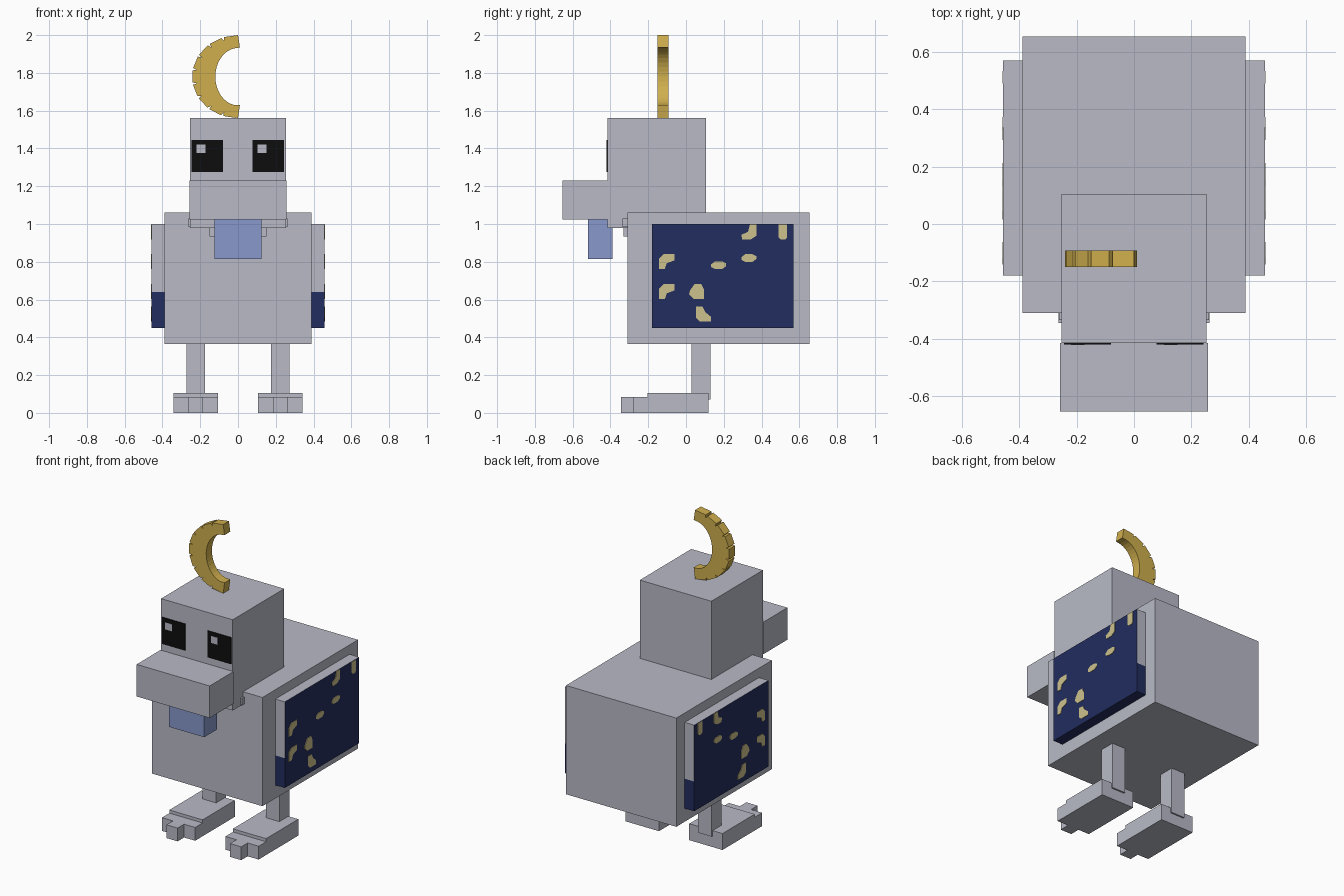
import bpy, bmesh, math

if "Cube" in bpy.data.objects:
    bpy.data.objects.remove(bpy.data.objects["Cube"])


def material(name, rgb):
    """Flat colour given as 0-255 display values."""
    m = bpy.data.materials.new(name)
    lin = [((c / 255 + 0.055) / 1.055) ** 2.4 if c > 10 else c / 255 / 12.92 for c in rgb]
    m.diffuse_color = (*lin, 1)
    m.use_nodes = True
    m.node_tree.nodes["Principled BSDF"].inputs["Base Color"].default_value = m.diffuse_color
    return m


GREY = material("grey", (184, 186, 198))
NAVY = material("navy", (34, 45, 94))
CREAM = material("cream", (206, 193, 140))
GOLD = material("gold", (208, 175, 78))
BLUE = material("soft_blue", (136, 153, 204))
BLACK = material("black", (13, 13, 13))


def finish(name, bm, *mats):
    bmesh.ops.recalc_face_normals(bm, faces=bm.faces[:])
    me = bpy.data.meshes.new(name)
    bm.to_mesh(me)
    bm.free()
    ob = bpy.data.objects.new(name, me)
    bpy.context.collection.objects.link(ob)
    for m in mats:
        me.materials.append(m)
    return ob


def add_box(bm, x, y, z):
    """Add a box given by (min, max) ranges."""
    verts = bmesh.ops.create_cube(bm, size=1)["verts"]
    for v in verts:
        v.co = [r[0] if c < 0 else r[1] for c, r in zip(v.co, (x, y, z))]


def box(name, x, y, z, mat):
    bm = bmesh.new()
    add_box(bm, x, y, z)
    return finish(name, bm, mat)


def add_prism(bm, points, offset):
    """Extrude a closed outline of 3D points by an offset vector."""
    face = bm.faces.new([bm.verts.new(p) for p in points])
    ext = bmesh.ops.extrude_face_region(bm, geom=[face], use_keep_orig=True)["geom"]
    bmesh.ops.translate(bm, vec=offset, verts=[g for g in ext if isinstance(g, bmesh.types.BMVert)])


def span(s, a, b):
    """Range mirrored to side s."""
    return tuple(sorted((s * a, s * b)))


# Body, head and beak
box("body", (-0.39, 0.39), (-0.31, 0.655), (0.365, 1.06), GREY)
box("head", (-0.253, 0.253), (-0.415, 0.105), (0.98, 1.56), GREY)
box("beak", (-0.258, 0.258), (-0.655, -0.415), (1.025, 1.23), GREY)
box("collar", (-0.262, 0.262), (-0.335, -0.25), (0.985, 1.03), GREY)
box("throat", (-0.152, 0.152), (-0.33, -0.25), (0.935, 1.0), GREY)
box("wattle", (-0.125, 0.125), (-0.52, -0.39), (0.815, 1.025), BLUE)

# Eyes with a highlight on the same side of each
for side, x0, h0 in (("left", -0.245, -0.22), ("right", 0.078, 0.104)):
    box(side + "_eye", (x0, x0 + 0.165), (-0.42, -0.414), (1.275, 1.445), BLACK)
    box(side + "_eye_highlight", (h0, h0 + 0.048), (-0.422, -0.418), (1.375, 1.42), GREY)

# Wing spot outlines, in hundredths (y, z) around each spot centre
OVAL = [(-4, -1), (-2, -2), (2, -2), (4, -0.5), (4, 1), (2, 2), (-2, 2), (-4, 0.5)]
HOOK = [(-4, -4), (-1, -4), (0, -1), (4, 0.5), (4, 4), (-1.5, 4), (-4, 1.5)]
DROP = [(-1, 4), (2.5, 4), (4, 1), (4, -4), (-1.5, -4), (-4, -1.5), (-3.5, 0.5)]
HEEL = [(-4, 4), (-0.5, 4), (1, 1), (4, -1.5), (4, -4), (-2, -4), (-4, -2)]
TAB = [(-2.2, 4), (2.2, 4), (2.2, -3), (1.2, -4), (-1.2, -4), (-2.2, -3)]
BOOT = [(0.5, 4), (4, 4), (4, -2), (1, -4), (-3.5, -4), (-4, -1.5), (-0.5, 0)]
SPOTS = [(TAB, 0.513, 0.958), (BOOT, 0.333, 0.958), (OVAL, 0.333, 0.82), (OVAL, 0.173, 0.782),
         (HOOK, -0.102, 0.802), (HOOK, -0.102, 0.643), (DROP, 0.056, 0.643), (HEEL, 0.092, 0.524)]

for side, s in (("left", -1), ("right", 1)):
    # Wing: navy outer face, underside and lower edges
    bm = bmesh.new()
    add_box(bm, span(s, 0.385, 0.457), (-0.18, 0.57), (0.45, 1.0))
    bmesh.ops.bisect_plane(bm, geom=bm.verts[:] + bm.edges[:] + bm.faces[:],
                           plane_co=(0, 0, 0.64), plane_no=(0, 0, 1))
    bmesh.ops.recalc_face_normals(bm, faces=bm.faces[:])
    for f in bm.faces:
        outer = f.normal.x * s > 0.5
        f.material_index = int(outer or f.calc_center_median().z < 0.64)
    finish(side + "_wing", bm, GREY, NAVY)

    # Spots on the wing
    bm = bmesh.new()
    for shape, cy, cz in SPOTS:
        add_prism(bm, [(s * 0.455, cy + y / 100, cz + z / 100) for y, z in shape], (s * 0.005, 0, 0))
    finish(side + "_wing_spots", bm, CREAM)

    # Leg and stepped foot
    box(side + "_leg", span(s, 0.176, 0.272), (0.03, 0.13), (0.07, 0.37), GREY)
    box(side + "_foot", span(s, 0.107, 0.342), (-0.205, 0.12), (0, 0.105), GREY)
    bm = bmesh.new()
    add_box(bm, span(s, 0.107, 0.342), (-0.28, -0.205), (0, 0.085))
    add_box(bm, span(s, 0.185, 0.264), (-0.345, -0.28), (0, 0.085))
    finish(side + "_toes", bm, GREY)

# Crest: notched crescent, thin at both ends
COUNT = 9
STEP = math.pi / COUNT


def ellipse(a, rx, rz):
    return (rx * math.cos(a), -0.15, 1.78 + rz * math.sin(a))


outer, inner = [], []
for i in range(COUNT):
    a = math.pi / 2 + i * STEP
    outer += [ellipse(a + STEP * 0.06, 0.243, 0.22), ellipse(a + STEP * 0.9, 0.243, 0.22)]
    if i < COUNT - 1:
        outer.append(ellipse(a + STEP, 0.22, 0.203))
for i in range(19):
    inner.append(ellipse(math.pi / 2 + i * math.pi / 18, 0.12, 0.152))
inner[0] = (0.01, -0.15, 1.935)
inner[-1] = (0.01, -0.15, 1.63)
outer[0] = (0.0, -0.15, 2.0)
outer[-1] = (0.0, -0.15, 1.56)
bm = bmesh.new()
add_prism(bm, outer + inner[::-1], (0, 0.058, 0))
finish("crest", bm, GOLD)
